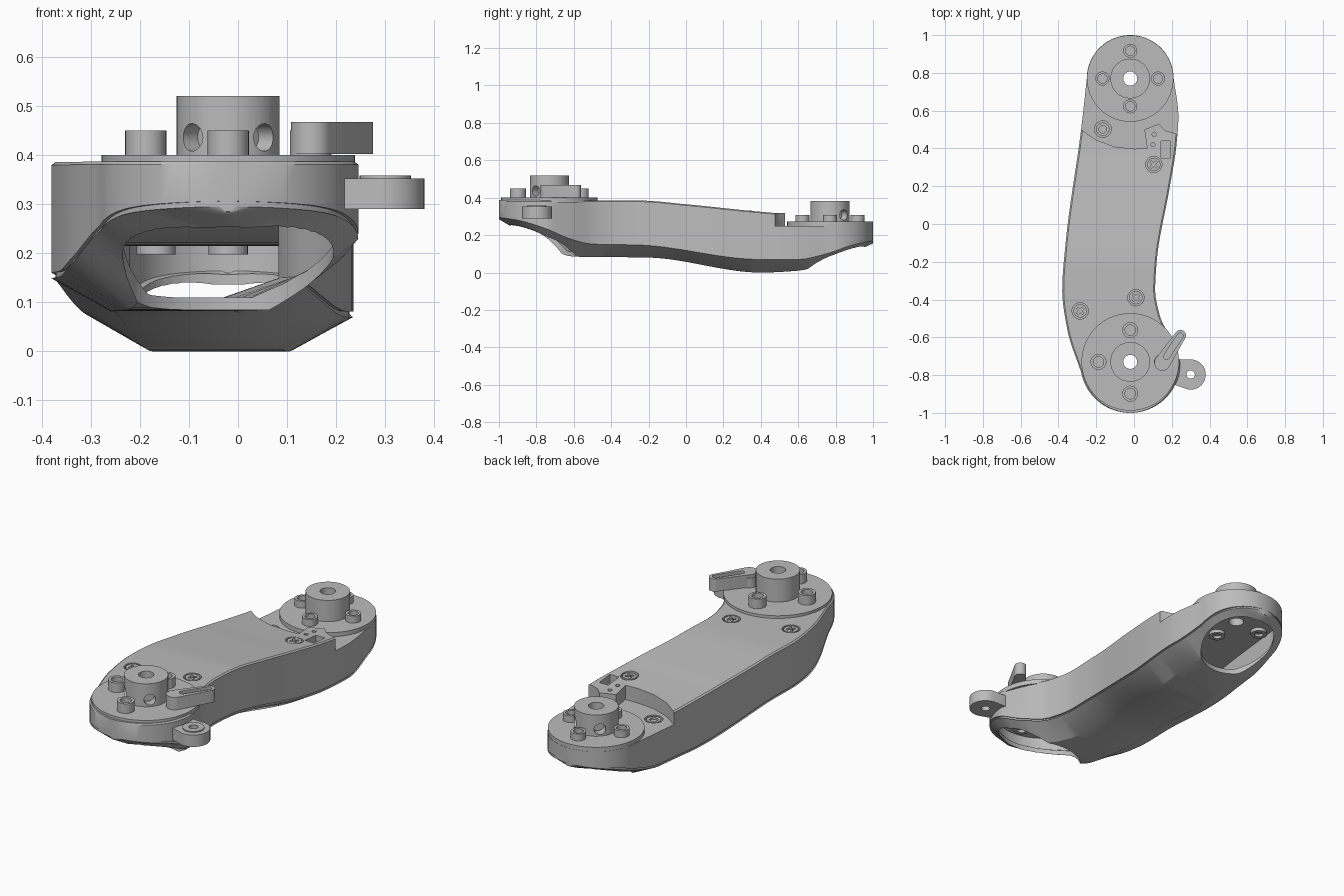
import bpy, bmesh
from math import sin, cos, pi, sqrt, radians, atan2
from mathutils import Matrix

if "Cube" in bpy.data.objects:
    bpy.data.objects.remove(bpy.data.objects["Cube"])

GREY = bpy.data.materials.new("light_grey")
GREY.use_nodes = True
GREY.diffuse_color = (0.5, 0.5, 0.5, 1)
GREY.node_tree.nodes["Principled BSDF"].inputs["Base Color"].default_value = (0.5, 0.5, 0.5, 1)

CX, FRONT, BACK = -0.02, -0.735, 0.77      # hub axes
R_FRONT, R_BACK, WALL = 0.265, 0.23, 0.03

# Side outlines and height profiles along the arm, as (y, value)
LEFT = [(-0.8, -0.275), (-0.55, -0.355), (-0.35, -0.38), (-0.1, -0.362), (0.5, -0.28), (0.77, -0.25)]
RIGHT = [(-0.735, 0.245), (-0.62, 0.2), (-0.48, 0.135), (-0.35, 0.112), (-0.2, 0.12),
         (0.2, 0.19), (0.42, 0.225), (0.57, 0.235), (0.77, 0.21)]
TOP = [(-1, 0.387), (-0.25, 0.385), (0, 0.365), (0.4, 0.325), (0.5, 0.318), (1, 0.318)]
SEAM = [(-1, 0.295), (-0.9, 0.28), (-0.75, 0.235), (-0.62, 0.18), (-0.5, 0.152), (-0.25, 0.147),
        (0.4, 0.07), (0.6, 0.07), (0.75, 0.1), (0.9, 0.15), (1, 0.17)]
BOTTOM = [(-1, 0.285), (-0.75, 0.14), (-0.6, 0.085), (-0.2, 0.08), (0.4, 0), (0.6, 0.01),
          (0.8, 0.07), (1, 0.155)]
CEILING = [(-1, 0.345), (-0.3, 0.345), (0, 0.31), (0.3, 0.22), (0.4, 0.215), (1, 0.215)]


def along(table, y):
    """Smooth interpolation through a table, without overshoot on flats."""
    y = min(max(y, table[0][0]), table[-1][0])
    i = next(k for k in range(len(table) - 1) if y <= table[k + 1][0])
    slope = [(b[1] - a[1]) / (b[0] - a[0]) for a, b in zip(table, table[1:])]
    def tangent(k):
        a, b = slope[max(k - 1, 0)], slope[min(k, len(slope) - 1)]
        return 0 if a * b <= 0 else 2 * a * b / (a + b)
    (y0, v0), (y1, v1) = table[i], table[i + 1]
    h = y1 - y0
    t = (y - y0) / h
    m0, m1 = tangent(i) * h, tangent(i + 1) * h
    return v0 + t * m0 + t * t * (3 * (v1 - v0) - 2 * m0 - m1) + t ** 3 * (2 * (v0 - v1) + m0 + m1)


def edges_at(y, d):
    """Left and right x of the outline, moved in by d."""
    def arc(cy, r):
        return sqrt(max((r - d) ** 2 - (y - cy) ** 2, 0))
    if y > BACK:
        return CX - arc(BACK, R_BACK), CX + arc(BACK, R_BACK)
    left = CX - arc(FRONT, R_FRONT) if y < -0.8 else along(LEFT, y) + d
    right = CX + arc(FRONT, R_FRONT) if y < FRONT else along(RIGHT, y) - d
    return left, right


def finish(name, bm):
    bmesh.ops.recalc_face_normals(bm, faces=bm.faces)
    mesh = bpy.data.meshes.new(name)
    bm.to_mesh(mesh)
    bm.free()
    mesh.materials.append(GREY)
    ob = bpy.data.objects.new(name, mesh)
    bpy.context.collection.objects.link(ob)
    return ob


def loft(name, d):
    """Arm volume; d = 0 gives the outside with its seam groove, d > 0 the cavity."""
    n = 16
    turn = [radians(4 + 86 * k / n) for k in range(n + 1)]
    ys = [FRONT - (R_FRONT - d) * cos(t) for t in turn]
    ys += [FRONT + (BACK - FRONT) * k / 44 for k in range(1, 44)]
    ys += [BACK + (R_BACK - d) * cos(t) for t in reversed(turn)]
    bm, rings = bmesh.new(), []
    for y in ys:
        l, r = edges_at(y, d)
        w = r - l
        seam, inset, g = along(SEAM, y), min(0.12, w * 0.4), min(0.008, w * 0.1)
        if d:
            top, low = along(CEILING, y), min(along(BOTTOM, y) + 0.025, seam - 0.005)
            side = [(0, top), (0, seam), (inset, low)]
        else:
            top, low = along(TOP, y), along(BOTTOM, y)
            side = [(g, top), (0, top - 0.006), (0, seam + 0.011), (g, seam + 0.011),
                    (g, seam), (0, seam), (inset, low)]
        pts = [(l + x, z) for x, z in side] + [(r - x, z) for x, z in reversed(side)]
        rings.append([bm.verts.new((x, y, z)) for x, z in pts])
    for a, b in zip(rings, rings[1:]):
        for i in range(len(a)):
            j = (i + 1) % len(a)
            bm.faces.new((a[i], a[j], b[j], b[i]))
    bm.faces.new(rings[0])
    bm.faces.new(rings[-1])
    return finish(name, bm)


def prism(name, pts, z0, z1):
    bm = bmesh.new()
    face = bm.faces.new([bm.verts.new((x, y, z0)) for x, y in pts])
    new = bmesh.ops.extrude_face_region(bm, geom=[face])["geom"]
    bmesh.ops.translate(bm, vec=(0, 0, z1 - z0), verts=[v for v in new if isinstance(v, bmesh.types.BMVert)])
    return finish(name, bm)


def disc(name, x, y, r, z0, z1, ry=None, n=48):
    ring = [2 * pi * k / n for k in range(n)]
    return prism(name, [(x + r * cos(a), y + (ry or r) * sin(a)) for a in ring], z0, z1)


def capsule(name, x0, y0, r0, x1, y1, r1, z0, z1):
    a = atan2(y1 - y0, x1 - x0)
    arc = [a + pi / 2 + pi * k / 16 for k in range(17)]
    pts = [(x0 + r0 * cos(t), y0 + r0 * sin(t)) for t in arc]
    pts += [(x1 - r1 * cos(t), y1 - r1 * sin(t)) for t in arc]
    return prism(name, pts, z0, z1)


def cut(ob, *cutters):
    for c in cutters:
        mod = ob.modifiers.new("cut", "BOOLEAN")
        mod.operation, mod.solver, mod.object = "DIFFERENCE", "EXACT", c
        bpy.context.view_layer.update()
        graph = bpy.context.evaluated_depsgraph_get()
        mesh = bpy.data.meshes.new_from_object(ob.evaluated_get(graph))
        ob.modifiers.clear()
        ob.data = mesh
        bpy.data.objects.remove(c)
    return ob


def box(x, y, w, h, z0, z1, turn=0):
    c, s = cos(turn), sin(turn)
    corners = [(-w, -h), (w, -h), (w, h), (-w, h)]
    return prism("cutter", [(x + (u * c - v * s) / 2, y + (u * s + v * c) / 2) for u, v in corners], z0, z1)


# Hollow shell with an opening under each hub
shell = loft("arm_shell", 0)
cut(shell, loft("cavity", WALL),
    disc("cutter", CX, -0.76, 0.215, -0.2, 0.3, 0.188),
    disc("cutter", CX, 0.78, 0.185, -0.2, 0.19, 0.178))

# Lowered deck around the back hub, leaving a raised connector tab
deck = [(-0.5, 0.51), (-0.28, 0.5), (-0.2, 0.445), (-0.1, 0.408), (0, 0.398), (0.07, 0.4), (0.055, 0.5),
        (0.13, 0.53), (0.165, 0.495), (0.3, 0.455), (0.5, 0.45), (0.5, 1.2), (-0.5, 1.2)]
cut(shell, prism("cutter", deck, 0.25, 0.6),
    box(0.168, 0.395, 0.052, 0.09, 0.28, 0.5),
    disc("cutter", 0.107, 0.475, 0.011, 0.29, 0.5, n=16),
    disc("cutter", 0.1, 0.42, 0.011, 0.29, 0.5, n=16))

# Flush cross-head screws
for i, (x, y) in enumerate([(0.105, 0.315), (-0.285, -0.46), (0.01, -0.39)]):
    z = along(TOP, y)
    cut(shell, disc("cutter", x, y, 0.043, z - 0.016, z + 0.1))
    head = disc(f"cross_screw_{i + 1}", x, y, 0.035, z - 0.02, z - 0.001)
    cut(head, *[box(x, y, 0.044, 0.012, z - 0.014, z + 0.1, t * pi / 4) for t in (1, 3)])

# Sunk screw in the lowered deck
cut(shell, disc("cutter", -0.165, 0.502, 0.044, 0.235, 0.4))
cut(disc("deck_screw", -0.165, 0.502, 0.035, 0.23, 0.248), disc("cutter", -0.165, 0.502, 0.02, 0.238, 0.4))


def hub(label, cy, r, z0, z1, boss_z, bolt_ring, bolt_r, bolt_h, under, facing):
    """Flange, bored boss with two radial holes, and four socket bolts."""
    flange = disc(label + "_hub_flange", CX, cy, r, z0, z1, n=72)
    boss = disc(label + "_hub_boss", CX, cy, 0.105, z1 - 0.003, boss_z)
    for part in (shell, flange, boss):
        cut(part, disc("cutter", CX, cy, 0.037, 0, 1))
    for side in (-1, 1):
        hole = disc("cutter", 0, 0, 0.028, 0.06, 0.2, n=32)
        aim = Matrix.Rotation(side * pi / 4, 4, "Z") @ Matrix.Rotation(-facing * pi / 2, 4, "X")
        hole.data.transform(Matrix.Translation((CX, cy, z1 + 0.036)) @ aim)
        cut(boss, hole)
    for k in range(4):
        x, y = CX + bolt_ring * cos(k * pi / 2), cy + bolt_ring * sin(k * pi / 2)
        bolt = disc(f"{label}_bolt_{k + 1}", x, y, bolt_r, z1 - 0.003, z1 + bolt_h, n=32)
        cut(bolt, disc("cutter", x, y, bolt_r * 0.66, z1 + bolt_h - 0.025, 1, n=32))
        nut = disc(f"{label}_nut_{k + 1}", x, y, 0.04, under - 0.018, under + 0.005, n=32)
        cut(nut, disc("cutter", x, y, 0.022, 0, under - 0.004, n=24))


hub("front", -0.73, 0.258, 0.375, 0.4, 0.52, 0.168, 0.042, 0.05, 0.345, -1)
hub("back", 0.77, 0.229, 0.24, 0.272, 0.383, 0.147, 0.037, 0.036, 0.215, 1)

# Swinging lever with a long slot
cut(capsule("lever", 0.15, -0.735, 0.042, 0.246, -0.59, 0.029, 0.402, 0.467),
    capsule("cutter", 0.172, -0.702, 0.016, 0.244, -0.593, 0.016, 0.452, 0.6))

# Eyelet tab at the front
cut(capsule("eyelet_tab", 0.235, -0.785, 0.07, 0.3, -0.797, 0.08, 0.29, 0.352),
    disc("cutter", 0.3, -0.797, 0.022, 0, 1, n=32),
    box(0.1, -0.79, 0.115, 0.2, 0, 1))
cut(disc("eyelet_ring", 0.3, -0.797, 0.052, 0.34, 0.358), disc("cutter", 0.3, -0.797, 0.022, 0, 1, n=32))

# Smooth shading with sharp creases
bpy.ops.object.select_all(action="DESELECT")
for ob in bpy.context.collection.objects:
    if ob.type == "MESH":
        ob.select_set(True)
        bpy.context.view_layer.objects.active = ob
bpy.ops.object.shade_smooth_by_angle(angle=radians(30))
